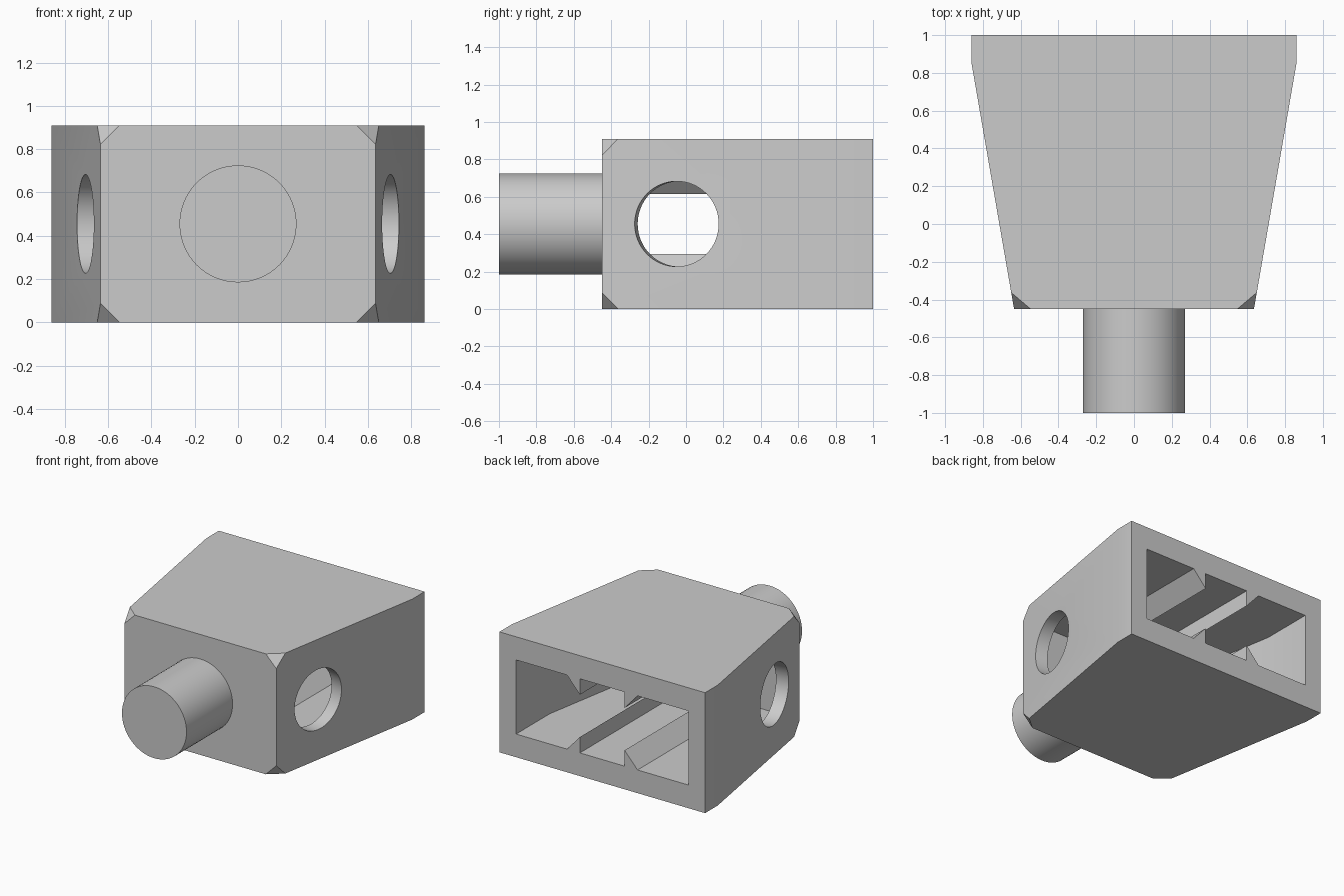
import bpy, bmesh, math
from mathutils import Vector, Matrix

cube = bpy.data.objects.get("Cube")
if cube:
    bpy.data.objects.remove(cube, do_unlink=True)

HEIGHT, MID = 0.91, 0.455
FRONT, BACK = -0.45, 1.0

grey = bpy.data.materials.new("light_grey")
grey.use_nodes = True
grey.diffuse_color = (0.6, 0.6, 0.6, 1)
grey.node_tree.nodes["Principled BSDF"].inputs["Base Color"].default_value = (0.6, 0.6, 0.6, 1)


def add_object(name, bm):
    bmesh.ops.recalc_face_normals(bm, faces=bm.faces)
    mesh = bpy.data.meshes.new(name)
    bm.to_mesh(mesh)
    bm.free()
    mesh.materials.append(grey)
    obj = bpy.data.objects.new(name, mesh)
    bpy.context.collection.objects.link(obj)
    return obj


def prism(points, direction):
    bm = bmesh.new()
    face = bm.faces.new([bm.verts.new(p) for p in points])
    new = bmesh.ops.extrude_face_region(bm, geom=[face])["geom"]
    bmesh.ops.translate(bm, vec=direction, verts=[v for v in new if isinstance(v, bmesh.types.BMVert)])
    return bm


def plan_prism(half, z0, z1):
    """Extrude a mirrored plan, given as its right half, upward."""
    outline = half + [(-x, y) for x, y in reversed(half)]
    return prism([(x, y, z0) for x, y in outline], (0, 0, z1 - z0))


def cylinder(radius, depth, centre, axis, segments=64):
    bm = bmesh.new()
    turn = Vector(axis).to_track_quat("Z", "Y").to_matrix().to_4x4()
    bmesh.ops.create_cone(bm, cap_ends=True, segments=segments, radius1=radius, radius2=radius,
                          depth=depth, matrix=Matrix.Translation(centre) @ turn)
    return bm


def cut(target, cutters):
    """Subtract the cutters from the target and discard them."""
    for cutter in cutters:
        mod = target.modifiers.new("cut", "BOOLEAN")
        mod.operation, mod.solver, mod.object = "DIFFERENCE", "EXACT", cutter
    bpy.context.view_layer.update()
    graph = bpy.context.evaluated_depsgraph_get()
    mesh = bpy.data.meshes.new_from_object(target.evaluated_get(graph))
    target.modifiers.clear()
    target.data = mesh
    for cutter in cutters:
        bpy.data.objects.remove(cutter, do_unlink=True)


def smooth(obj):
    bpy.ops.object.select_all(action="DESELECT")
    obj.select_set(True)
    bpy.context.view_layer.objects.active = obj
    bpy.ops.object.shade_smooth_by_angle(angle=math.radians(30))


# Tapered body with its front corners clipped
bm = plan_prism([(0.635, FRONT), (0.86, 0.85), (0.86, BACK)], 0, HEIGHT)
for sx in (-1, 1):
    for z, up in ((0, 1), (HEIGHT, -1)):
        a = Vector((sx * 0.547, FRONT, z))
        b = Vector((sx * 0.65, -0.363, z))
        c = Vector((sx * 0.635, FRONT, z + up * 0.088))
        normal = (b - a).cross(c - a).normalized()
        if normal.dot(a - Vector((0, 0, MID))) < 0:
            normal.negate()
        bmesh.ops.bisect_plane(bm, geom=bm.verts[:] + bm.edges[:] + bm.faces[:],
                               plane_co=a, plane_no=normal, clear_outer=True)
        bmesh.ops.holes_fill(bm, edges=[e for e in bm.edges if e.is_boundary])
body = add_object("body", bm)

# Rear cavity, leaving four wedge ribs along its floor and ceiling
cavity = add_object("cavity_cutter", plan_prism(
    [(0.564, -0.3), (0.72, 0.6), (0.72, 1.1)], MID - 0.28, MID + 0.28))
ribs = []
for sx in (-1, 1):
    for sz in (-1, 1):
        section = [(0.187, 0.16), (0.295, 0.28), (0.295, 0.35), (0.187, 0.35)]
        ribs.append(add_object("rib_cutter", prism(
            [(sx * x, -0.5, MID + sz * z) for x, z in section], (0, 2, 0))))
cut(cavity, ribs)

# Round side holes square to the slanted walls
holes = []
for sx in (-1, 1):
    axis = Vector((sx * 1.3, -0.225, 0)).normalized()
    holes.append(add_object("hole_cutter", cylinder(0.228, 0.4, (sx * 0.704, -0.05, MID), axis)))
cut(body, [cavity] + holes)
smooth(body)

# Front peg
peg = add_object("front_peg", cylinder(0.27, 0.55, (0, -0.725, MID), (0, 1, 0)))
smooth(peg)
